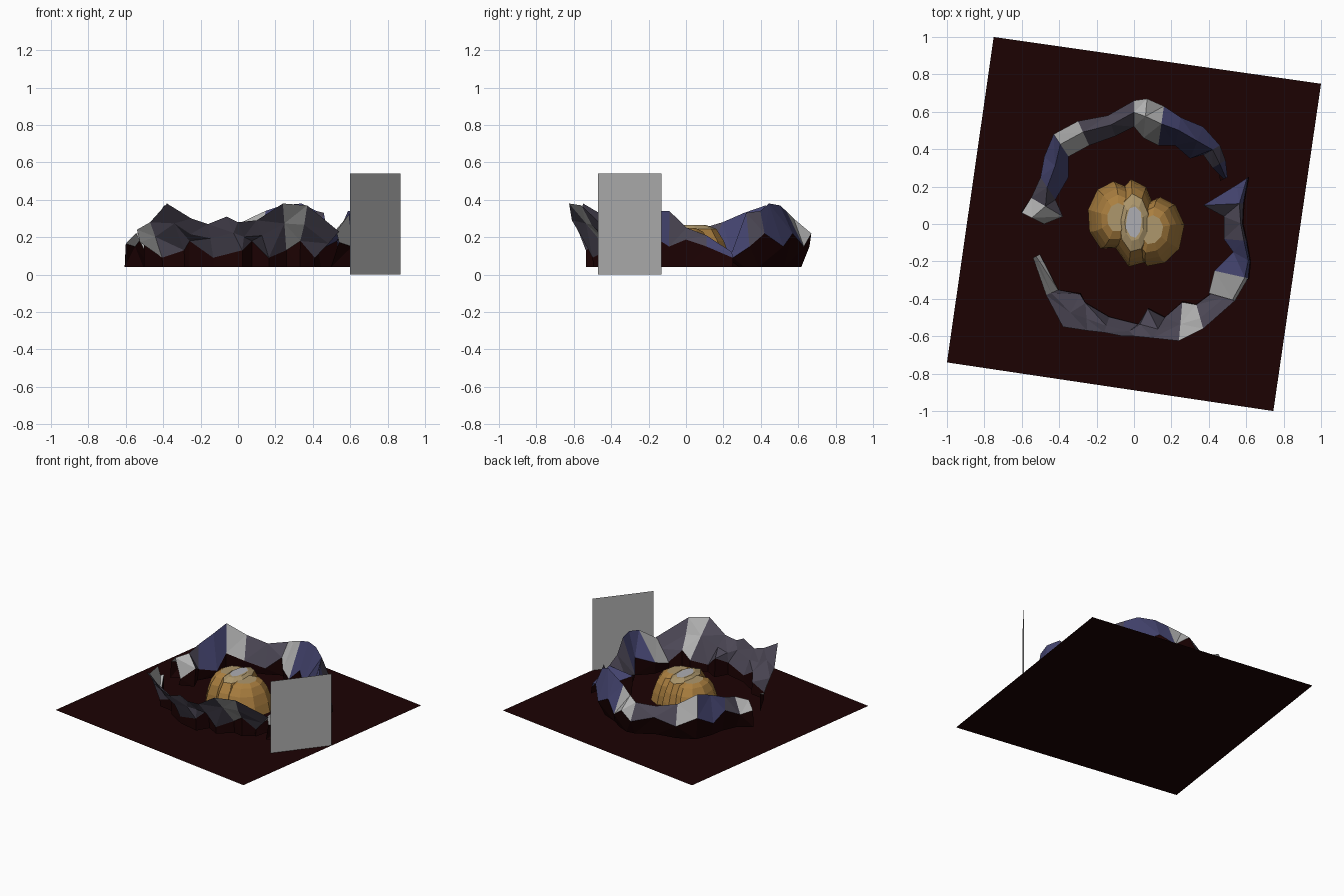
import bpy, bmesh, math, random
from mathutils import Vector

if "Cube" in bpy.data.objects:
    bpy.data.objects.remove(bpy.data.objects["Cube"])

random.seed(4)
G = 0.04  # height where the rocks begin


def material(name, rgb):
    m = bpy.data.materials.new(name)
    m.diffuse_color = (*rgb, 1)
    m.use_nodes = True
    m.node_tree.nodes["Principled BSDF"].inputs["Base Color"].default_value = m.diffuse_color
    return m


EARTH = material("dark_earth", (0.0115, 0.0006, 0.0008))
PURPLE = material("purple_grey_rock", (0.075, 0.066, 0.095))
BLUE = material("blue_rock", (0.058, 0.058, 0.16))
LIGHT = material("light_grey_rock", (0.44, 0.44, 0.44))
PANEL = material("panel_grey", (0.46, 0.46, 0.46))
GOLD = material("ochre_stone", (0.40, 0.21, 0.05))
TAN = material("pale_tan_stone", (0.42, 0.31, 0.15))
PALE = material("pale_grey_stone", (0.42, 0.42, 0.45))


def build(name, verts, faces, mats, indices=None):
    me = bpy.data.meshes.new(name)
    me.from_pydata([tuple(v) for v in verts], [], faces)
    for m in mats:
        me.materials.append(m)
    if indices:
        for p, i in zip(me.polygons, indices):
            p.material_index = i
    ob = bpy.data.objects.new(name, me)
    bpy.context.collection.objects.link(ob)
    return ob


# Ground sheet, turned slightly
build("ground", [(-0.75, 1, 0), (-1, -0.74, 0), (0.745, -1, 0), (1, 0.75, 0)],
      [(0, 1, 2, 3)], [EARTH])

# Upright flat panel
build("panel", [(0.6, -0.47, 0), (0.87, -0.13, 0), (0.87, -0.13, 0.54), (0.6, -0.47, 0.54)],
      [(0, 1, 2, 3)], [PANEL])

# Rock walls: outer x, y, inner x, y, crest height for each station
BACK = [
    (-0.60, 0.06, -0.48, 0.00, 0.22), (-0.55, 0.14, -0.38, 0.04, 0.25),
    (-0.50, 0.25, -0.42, 0.13, 0.28), (-0.48, 0.36, -0.35, 0.25, 0.33),
    (-0.43, 0.48, -0.35, 0.36, 0.37), (-0.30, 0.55, -0.24, 0.42, 0.29),
    (-0.14, 0.58, -0.10, 0.47, 0.25), (0.00, 0.66, 0.00, 0.52, 0.27),
    (0.07, 0.67, 0.05, 0.46, 0.30), (0.16, 0.63, 0.13, 0.42, 0.34),
    (0.25, 0.57, 0.22, 0.42, 0.37), (0.37, 0.52, 0.30, 0.35, 0.38),
    (0.46, 0.42, 0.37, 0.37, 0.34), (0.49, 0.34, 0.42, 0.30, 0.33),
    (0.50, 0.25, 0.48, 0.24, 0.12)]
RIGHT = [
    (0.61, 0.25, 0.55, 0.21, 0.12), (0.585, 0.11, 0.37, 0.10, 0.21),
    (0.58, 0.00, 0.48, 0.04, 0.25), (0.60, -0.09, 0.48, -0.08, 0.34),
    (0.62, -0.20, 0.53, -0.15, 0.34), (0.61, -0.29, 0.43, -0.25, 0.32),
    (0.54, -0.41, 0.40, -0.37, 0.23)]
FRONT = [
    (0.54, -0.41, 0.40, -0.37, 0.23), (0.37, -0.56, 0.33, -0.42, 0.37),
    (0.24, -0.625, 0.26, -0.40, 0.38), (0.10, -0.61, 0.17, -0.49, 0.29),
    (0.00, -0.60, 0.08, -0.44, 0.28), (-0.06, -0.60, 0.03, -0.53, 0.31),
    (-0.16, -0.58, -0.13, -0.49, 0.27), (-0.25, -0.57, -0.26, -0.41, 0.30),
    (-0.38, -0.55, -0.28, -0.36, 0.38), (-0.47, -0.38, -0.40, -0.35, 0.28),
    (-0.54, -0.18, -0.50, -0.16, 0.24)]


def up(p, h):
    return Vector((p.x, p.y, h))


def wall(name, stations, hues, thick, crest=0.55):
    verts, faces, idx = [], [], []
    for k, (ox, oy, ix, iy, z) in enumerate(stations):
        o, i = Vector((ox, oy, 0)), Vector((ix, iy, 0))
        low = min(z - 0.03, (0.09, 0.18, 0.13)[k % 3])
        if thick:    # ridge with both slopes reaching down
            foot = o * (1.01 if ox < -0.55 or ox > 0.55 else 0.92)
            rows = [up(i * 1.03, G), up(i, low), up(i.lerp(o, crest), z),
                    up(o, min((0.22, 0.15)[k % 2], z * 0.75)), up(foot, G)]
        else:        # leaning slab, top pushed outward
            rows = [up(i.lerp(o, 0.05), G), up(i.lerp(o, 0.08), low),
                    up(i.lerp(o, 0.6), z * 0.72), up(o, z)]
        verts += rows
    n = len(rows)
    for s in range(len(stations) - 1):
        for r in range(n - 1):
            a = s * n + r
            faces.append((a, a + 1, a + n + 1, a + n))
            foot_row = r == 0 or (thick and r == n - 2)
            idx.append(0 if foot_row else "epbl".index(hues[s]))
    # Fold every face into triangles for a chipped surface
    ob = build(name, verts, faces, [EARTH, PURPLE, BLUE, LIGHT], idx)
    bm = bmesh.new()
    bm.from_mesh(ob.data)
    bmesh.ops.triangulate(bm, faces=bm.faces[:])
    bm.to_mesh(ob.data)
    bm.free()


wall("back_rock_wall", BACK, "lpbblppllbbbpb", True)
wall("right_rock_wall", RIGHT, "bppbbl", True, 0.9)
wall("front_rock_wall", FRONT, "plpppppppl", False)


# Central boulder: three tapered lobes leaning towards the middle
def lobe(name, cx, cy, rx, ry, h, turn, lean, tan_row):
    levels = [(1.0, G), (0.95, 0.11), (0.84, 0.18), (0.66, h - 0.02), (0.42, h)]
    n = 9
    jit = [random.uniform(0.94, 1.05) for _ in range(n)]
    verts = []
    for f, z in levels:
        mx, my = cx * (1 - lean * (z - G)), cy * (1 - lean * (z - G))
        for k in range(n):
            a = 2 * math.pi * k / n + 0.3
            x, y = rx * f * jit[k] * math.cos(a), ry * f * jit[k] * math.sin(a)
            verts.append((mx + x * math.cos(turn) - y * math.sin(turn),
                          my + x * math.sin(turn) + y * math.cos(turn), z))
    faces, idx = [], []
    for r in range(len(levels) - 1):
        for k in range(n):
            j = (k + 1) % n
            faces.append((r * n + k, r * n + j, (r + 1) * n + j, (r + 1) * n + k))
            idx.append(1 if r >= tan_row else 0)
    faces.append(tuple(range((len(levels) - 1) * n, len(levels) * n)))
    idx.append(1)
    build(name, verts, faces, [GOLD, TAN], idx)


lobe("boulder_centre", 0.0, 0.01, 0.125, 0.235, 0.265, 0.0, 0, 3)
lobe("boulder_left", -0.12, 0.05, 0.135, 0.185, 0.25, -0.15, 1.2, 4)
lobe("boulder_right", 0.13, -0.04, 0.135, 0.19, 0.25, -0.15, 1.2, 4)

# Pale worn patch on the boulder top
patch = [(0.04 * math.cos(a) * (1 + 0.2 * (k % 2)), 0.01 + 0.085 * math.sin(a), 0.268)
         for k, a in enumerate(2 * math.pi * i / 9 for i in range(9))]
build("worn_patch", patch, [tuple(range(9))], [PALE])
